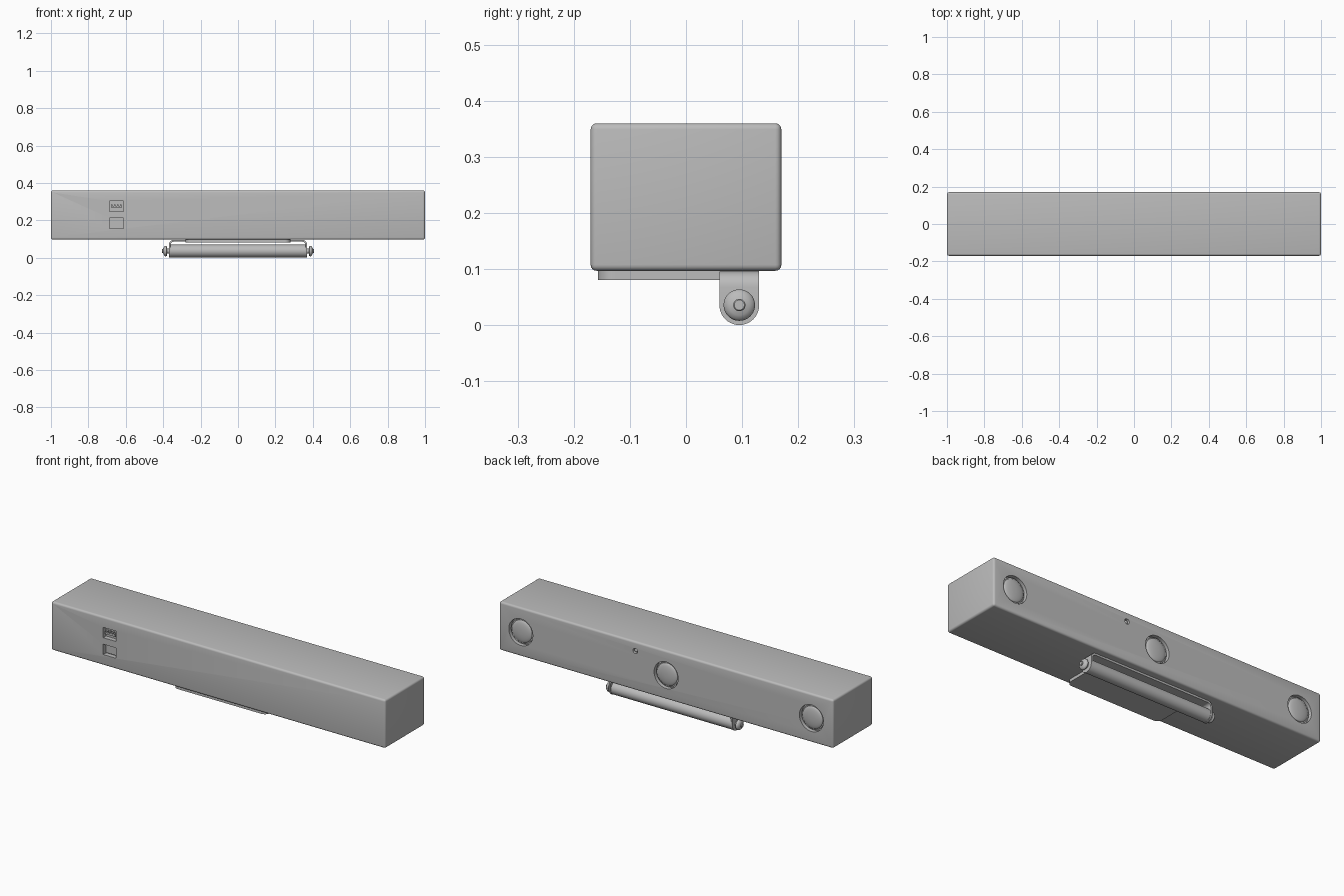
import bpy, bmesh
from math import pi, sin, cos, radians

if "Cube" in bpy.data.objects:
    bpy.data.objects.remove(bpy.data.objects["Cube"])

grey = bpy.data.materials.new("plain grey")
grey.use_nodes = True
grey.diffuse_color = (0.5, 0.5, 0.5, 1)
grey.node_tree.nodes["Principled BSDF"].inputs["Base Color"].default_value = (0.5, 0.5, 0.5, 1)


def finish(obj, name):
    obj.name = name
    obj.data.materials.clear()
    obj.data.materials.append(grey)
    bpy.ops.object.select_all(action='DESELECT')
    obj.select_set(True)
    bpy.context.view_layer.objects.active = obj
    bpy.ops.object.shade_smooth_by_angle(angle=radians(35))
    return obj


def box(name, x, y, z, bevel=0):
    """Box from (low, high) pairs, with optional rounded edges."""
    bpy.ops.mesh.primitive_cube_add(size=1, location=(sum(x) / 2, sum(y) / 2, sum(z) / 2))
    obj = bpy.context.object
    obj.scale = (x[1] - x[0], y[1] - y[0], z[1] - z[0])
    bpy.ops.object.transform_apply(location=False, rotation=False)
    if bevel:
        mod = obj.modifiers.new("round", 'BEVEL')
        mod.width, mod.segments = bevel, 4
        bpy.ops.object.modifier_apply(modifier=mod.name)
    return finish(obj, name)


def lathe(name, profile, origin, axis, steps=48):
    """Spin (radius, distance) points around the y axis or the +x / -x axis."""
    bm = bmesh.new()
    rings = []
    for r, d in profile:
        ring = []
        for i in range(steps):
            a = 2 * pi * i / steps
            u, v = r * cos(a), r * sin(a)
            p = (u, d, v) if axis == 'Y' else (d * axis, u, v)
            ring.append(bm.verts.new([o + c for o, c in zip(origin, p)]))
        rings.append(ring)
    for a, b in zip(rings, rings[1:]):
        for i in range(steps):
            j = (i + 1) % steps
            bm.faces.new((a[i], a[j], b[j], b[i]))
    bm.faces.new(rings[0])
    bm.faces.new(rings[-1])
    bmesh.ops.recalc_face_normals(bm, faces=bm.faces)
    return mesh_object(name, bm)


def mesh_object(name, bm):
    mesh = bpy.data.meshes.new(name)
    bm.to_mesh(mesh)
    bm.free()
    obj = bpy.data.objects.new(name, mesh)
    bpy.context.collection.objects.link(obj)
    return finish(obj, name)


def prism(name, points, vector):
    """Extrude a closed outline along a vector."""
    bm = bmesh.new()
    face = bm.faces.new([bm.verts.new(p) for p in points])
    out = bmesh.ops.extrude_face_region(bm, geom=[face])
    moved = [v for v in out["geom"] if isinstance(v, bmesh.types.BMVert)]
    bmesh.ops.translate(bm, verts=moved, vec=vector)
    bmesh.ops.recalc_face_normals(bm, faces=bm.faces)
    return mesh_object(name, bm)


def arc(cx, cy, r, start, end, n=8):
    angles = [radians(start + (end - start) * i / n) for i in range(n + 1)]
    return [(cx + r * cos(a), cy + r * sin(a)) for a in angles]


def cut(obj, cutter):
    mod = obj.modifiers.new("cut", 'BOOLEAN')
    mod.operation, mod.solver, mod.object = 'DIFFERENCE', 'EXACT', cutter
    bpy.context.view_layer.objects.active = obj
    bpy.ops.object.modifier_apply(modifier=mod.name)
    bpy.data.objects.remove(cutter)


# Main housing
BACK = 0.17
LENS_X, LENS_Z = (-0.87, 0, 0.87), 0.228
PORT_X, PORT_Z = -0.65, (0.184, 0.275)
body = box("housing", (-1, 1), (-BACK, BACK), (0.097, 0.36), 0.011)

# Recesses for lenses, sensor and ports
for x in LENS_X:
    cut(body, lathe("lens_cutter", [(0.072, -0.022), (0.072, 0.02)], (x, BACK, LENS_Z), 'Y'))
cut(body, lathe("sensor_cutter", [(0.014, -0.015), (0.014, 0.02)], (0.185, BACK, 0.31), 'Y', 24))
for z in PORT_Z:
    cut(body, box("port_cutter", (PORT_X - 0.038, PORT_X + 0.038), (-0.2, -0.145),
                  (z - 0.028, z + 0.028)))
finish(body, "housing")

# Domed lenses with a raised rim
for i, x in enumerate(LENS_X):
    dome = [(0.06 * cos(a), -0.012 + 0.012 * sin(a)) for a in [k * pi / 18 for k in range(9)]]
    lathe(f"lens_{i + 1}", [(0.066, -0.023), (0.066, -0.012)] + dome, (x, BACK, LENS_Z), 'Y')
lathe("sensor", [(0.01, -0.016), (0.009, -0.007), (0.004, -0.004)], (0.185, BACK, 0.31), 'Y', 24)

# Connector tongues inside the ports
box("upper_port_tongue", (PORT_X - 0.03, PORT_X + 0.03), (-0.166, -0.144), (0.268, 0.278))
for k in range(4):
    px = PORT_X - 0.024 + k * 0.016
    box(f"port_contact_{k + 1}", (px - 0.004, px + 0.004), (-0.167, -0.144), (0.277, 0.284))
box("lower_port_insert", (PORT_X - 0.033, PORT_X + 0.033), (-0.152, -0.144), (0.161, 0.207))

# Mounting plate under the housing
corners = arc(0.25, -0.127, 0.03, 0, -90) + arc(-0.25, -0.127, 0.03, -90, -180)
outline = corners + [(-0.28, 0.065), (0.28, 0.065)]
prism("mounting_plate", [(x, y, 0.081) for x, y in outline], (0, 0, 0.018))

# Hinge bracket: a bridge with rounded corners and two lugs
HY, HZ, R = 0.095, 0.036, 0.0355
outer = arc(0.342, 0.068, 0.028, 0, 90) + arc(-0.342, 0.068, 0.028, 90, 180)
inner = arc(-0.342, 0.068, 0.018, 180, 90) + arc(0.342, 0.068, 0.018, 90, 0)
strip = outer + [(-0.37, HZ), (-0.36, HZ)] + inner + [(0.36, HZ), (0.37, HZ)]
prism("hinge_bridge", [(x, HY - R, z) for x, z in strip], (0, 2 * R, 0))
box("hinge_mount", (-0.28, 0.28), (HY - R, HY + R), (0.09, 0.099))
for side, word in ((1, "left"), (-1, "right")):
    half = arc(HY, HZ, R, 180, 360, 20)
    prism(f"{word}_hinge_lug", [(side * 0.36, y, z) for y, z in half], (side * 0.01, 0, 0))

    # Domed knob on a neck, with a small pin end
    knob = [(0.014, 0.365), (0.014, 0.38), (0.026, 0.381), (0.028, 0.384), (0.028, 0.389),
            (0.025, 0.394), (0.018, 0.398), (0.011, 0.4), (0.011, 0.404), (0.009, 0.406)]
    lathe(f"{word}_knob", knob, (0, HY, HZ), side)

# Hinge barrel
lathe("hinge_barrel", [(0.034, -0.361), (0.034, 0.361)], (0, HY, HZ), 1)
